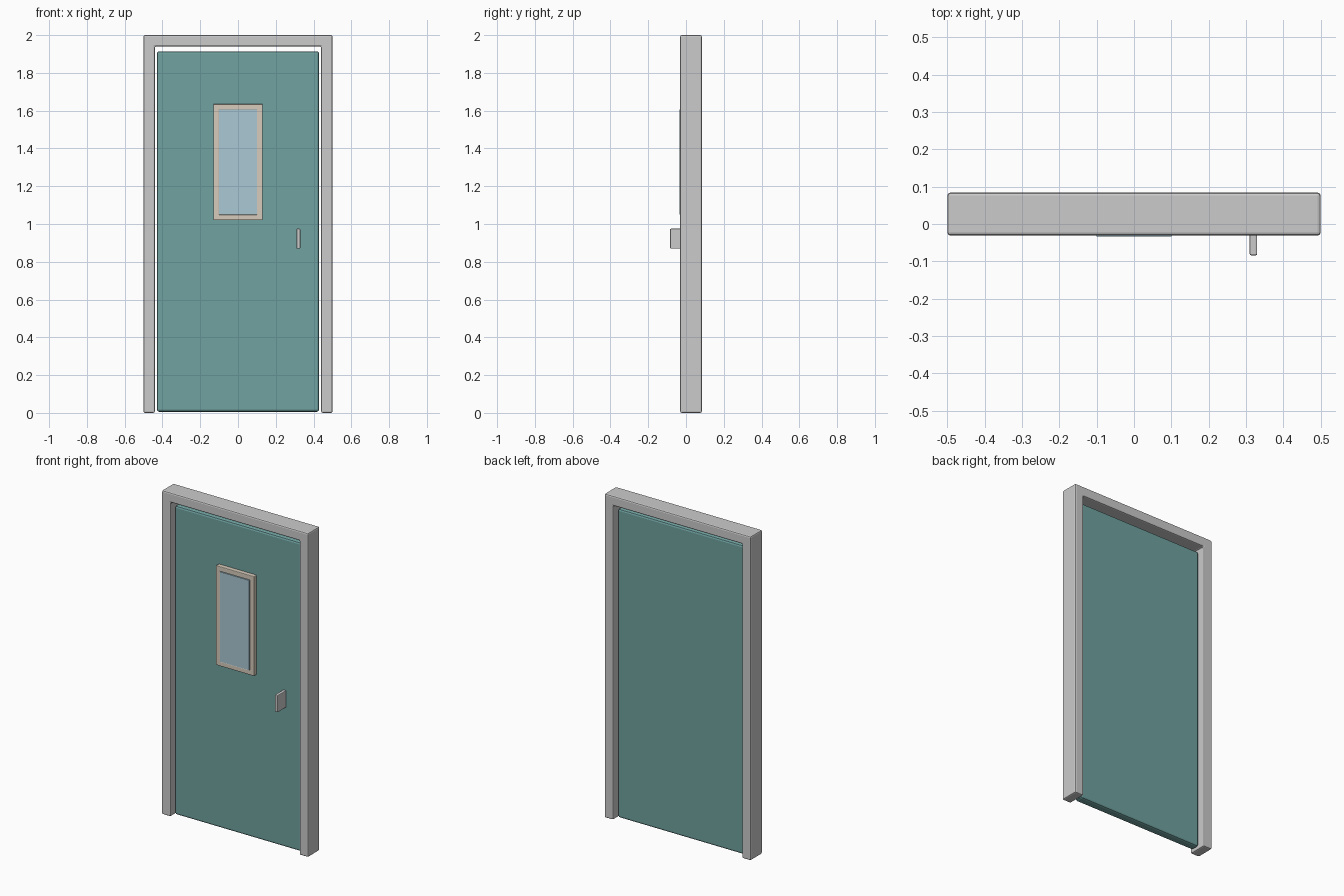
import bpy, bmesh

if "Cube" in bpy.data.objects:
    bpy.data.objects.remove(bpy.data.objects["Cube"])


def material(name, rgb):
    m = bpy.data.materials.new(name)
    m.diffuse_color = (*rgb, 1)
    m.use_nodes = True
    m.node_tree.nodes["Principled BSDF"].inputs["Base Color"].default_value = m.diffuse_color
    return m


TEAL = material("teal_paint", (0.16, 0.36, 0.35))
CREAM = material("cream_trim", (0.68, 0.60, 0.50))
BLUE = material("pale_glass", (0.40, 0.58, 0.66))


def finish(name, bm, bevel, mat=None, segments=2):
    bmesh.ops.recalc_face_normals(bm, faces=bm.faces)
    me = bpy.data.meshes.new(name)
    bm.to_mesh(me)
    bm.free()
    ob = bpy.data.objects.new(name, me)
    bpy.context.collection.objects.link(ob)
    if mat:
        me.materials.append(mat)
    if bevel:
        b = ob.modifiers.new("soft_edges", 'BEVEL')
        b.width = bevel
        b.segments = segments
        b.limit_method = 'ANGLE'
    return ob


def box(name, x, y, z, bevel=0, mat=None):
    """Bevelled box from (min, max) ranges."""
    bm = bmesh.new()
    bmesh.ops.create_cube(bm, size=1)
    for v in bm.verts:
        v.co = [r[0] if c < 0 else r[1] for c, r in zip(v.co, (x, y, z))]
    return finish(name, bm, bevel, mat)


def extrude_profile(name, points, y0, y1, bevel, mat=None):
    """Profile in the xz plane, extruded along y."""
    bm = bmesh.new()
    face = bm.faces.new([bm.verts.new((x, y0, z)) for x, z in points])
    new = bmesh.ops.extrude_face_region(bm, geom=[face])["geom"]
    bmesh.ops.translate(bm, vec=(0, y1 - y0, 0),
                        verts=[v for v in new if isinstance(v, bmesh.types.BMVert)])
    return finish(name, bm, bevel, mat)


def ring(name, outer, inner, y0, y1, bevel, mat):
    """Rectangular ring from outer and inner (x0, x1, z0, z1)."""
    bm = bmesh.new()
    loops = []
    for (x0, x1, z0, z1), y in ((outer, y0), (inner, y0), (inner, y1), (outer, y1)):
        loops.append([bm.verts.new((x, y, z))
                      for x, z in ((x0, z0), (x1, z0), (x1, z1), (x0, z1))])
    for a, b in zip(loops, loops[1:] + loops[:1]):
        for i in range(4):
            j = (i + 1) % 4
            bm.faces.new((a[i], a[j], b[j], b[i]))
    return finish(name, bm, bevel, mat)


# Door frame: two jambs and a header as one U profile
half = [(0.5, 0), (0.5, 2), (0.44, 1.94), (0.44, 0)]
profile = [(-0.5, 0), (-0.5, 2), half[1], half[0],
           half[3], half[2], (-0.44, 1.94), (-0.44, 0)]
extrude_profile("door_frame", profile, -0.031, 0.084, 0.008)

# Door leaf
box("door_panel", (-0.43, 0.43), (-0.003, 0.052), (0.006, 1.914), 0.012, TEAL)

# Window trim and pane
ring("window_trim", (-0.13, 0.13, 1.02, 1.635), (-0.10, 0.10, 1.05, 1.605),
     -0.030, 0.0, 0.004, CREAM)
box("window_glass", (-0.10, 0.10), (-0.034, 0.0), (1.05, 1.605), 0, BLUE)

# Handle
box("door_handle", (0.31, 0.33), (-0.084, 0.0), (0.87, 0.975), 0.004)
